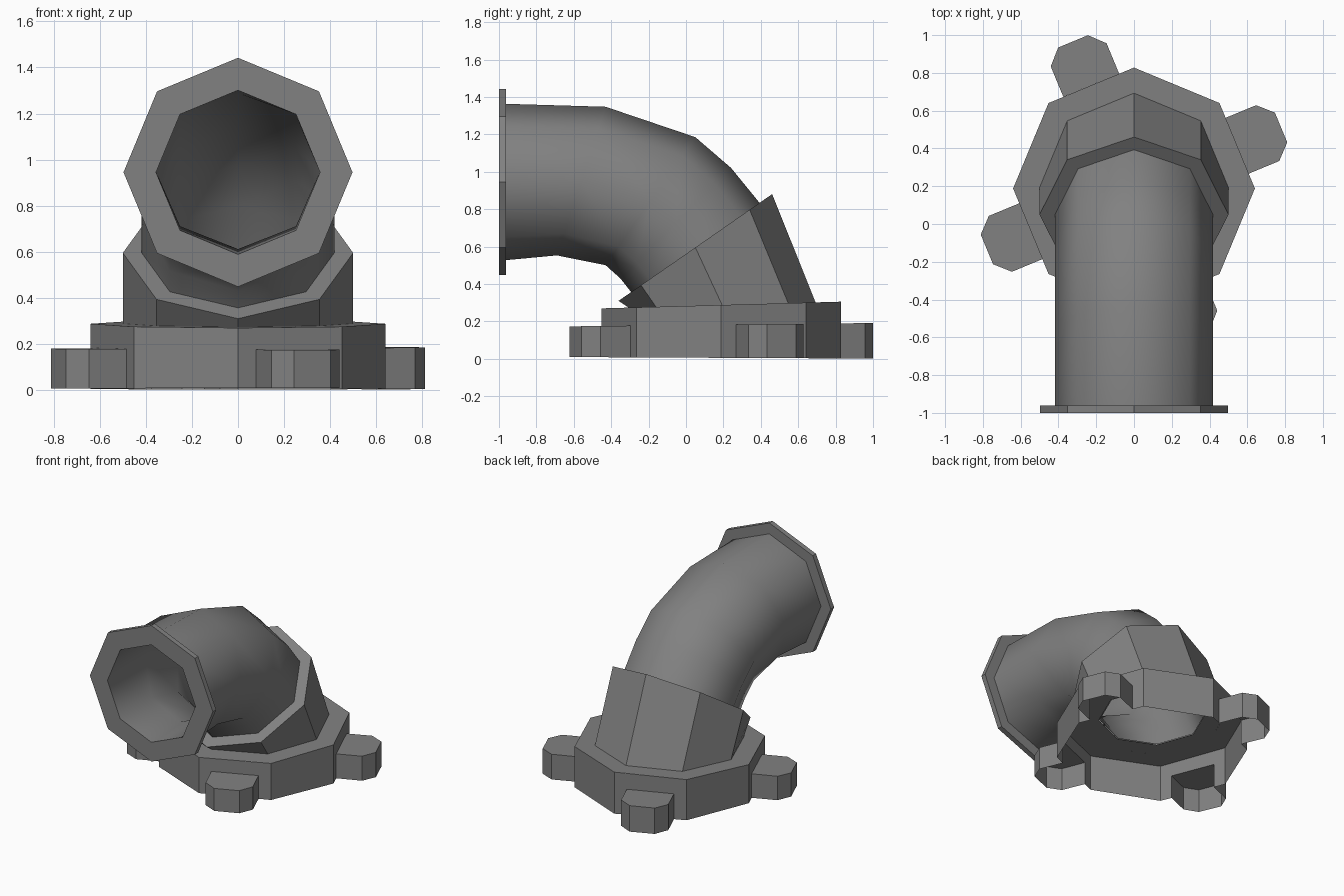
import bpy, bmesh, math
from mathutils import Vector

if "Cube" in bpy.data.objects:
    bpy.data.objects.remove(bpy.data.objects["Cube"])

grey = bpy.data.materials.new("iron grey")
grey.diffuse_color = (0.22, 0.22, 0.22, 1)
grey.use_nodes = True
grey.node_tree.nodes["Principled BSDF"].inputs["Base Color"].default_value = grey.diffuse_color

N = 8
CY = 0.188          # centre of the base in y


def make(name, polys, smooth=False):
    """Object from a list of polygons (lists of points), welded."""
    bm = bmesh.new()
    for p in polys:
        bm.faces.new([bm.verts.new(v) for v in p]).smooth = smooth
    bmesh.ops.remove_doubles(bm, verts=bm.verts, dist=0.0005)
    me = bpy.data.meshes.new(name)
    bm.to_mesh(me)
    bm.free()
    me.materials.append(grey)
    ob = bpy.data.objects.new(name, me)
    bpy.context.collection.objects.link(ob)
    return ob


def ring(y, z, up, r):
    """Octagon in the plane spanned by x and the (y, z) direction up."""
    u = Vector((0, *up)).normalized()
    c = Vector((0, y, z))
    return [c + Vector((r * math.cos(a), 0, 0)) + u * r * math.sin(a)
            for a in (2 * math.pi * i / N for i in range(N))]


def loft(rings, flip=False):
    polys = []
    for a, b in zip(rings, rings[1:]):
        for i in range(N):
            j = (i + 1) % N
            q = [a[i], a[j], b[j], b[i]]
            polys.append(q[::-1] if flip else q)
    return polys


# slightly tilted planes of the base
def floor_z(y): return 0.006 - 0.005 * y
def lug_z(y): return 0.18 + 0.011 * y
def top_z(y): return 0.282 + 0.028 * y


def at(k, u, v, height):
    """Point from radial u and sideways v along base side k."""
    a = math.radians(22.5 + 45 * k)
    x = u * math.cos(a) - v * math.sin(a)
    y = CY + u * math.sin(a) + v * math.cos(a)
    return Vector((x, y, height(y)))


# base: open-bottomed octagon shell, notched where the lugs join
R = 0.64
AP = R * math.cos(math.pi / 8)
HW = R * math.sin(math.pi / 8)
W = 0.16
tilt = (1, 0.028)
base = loft([ring(CY, top_z(CY), tilt, R), ring(CY, top_z(CY), tilt, 0.36)])
for k in range(N):
    def quad(v0, v1, low, k=k):
        return [at(k, AP, v0, low), at(k, AP, v1, low),
                at(k, AP, v1, top_z), at(k, AP, v0, top_z)]
    if k % 2:
        base.append(quad(-HW, HW, floor_z))
    else:
        base += [quad(-HW, -W, floor_z), quad(-W, W, lug_z), quad(W, HW, floor_z)]
make("base_flange", base)

# four bolt lugs, open underneath
outline = [(AP, -W), (0.766, -W), (0.843, -0.085), (0.843, 0.085), (0.766, W), (AP, W)]
for k in (0, 2, 4, 6):
    low = [at(k, u, v, floor_z) for u, v in outline]
    high = [at(k, u, v, lug_z) for u, v in outline]
    walls = [[low[i], low[i + 1], high[i + 1], high[i]] for i in range(5)]
    make("bolt_lug_%d" % (k // 2 + 1), walls + [high])

# collar leaning forward, with a flat rim
slope = (0.82, 0.57)
make("collar", loft([ring(CY + 0.005, top_z(CY), tilt, 0.5),
                     ring(0.05, 0.595, slope, 0.5),
                     ring(0.05, 0.595, slope, 0.418)]))

# bent pipe, outer and inner skins
path = [(0.05, 0.595, slope), (-0.055, 0.725, (0.59, 0.59)),
        (-0.19, 0.8425, (0.48, 0.685)), (-0.56, 0.95, (0.26, 0.795)),
        (-0.965, 0.945, (0, 1))]
make("pipe_outside", loft([ring(*p, 0.418) for p in path]), True)
bore = [(CY + 0.005, top_z(CY), tilt)] + path[:-1] + [(-1.0, 0.945, (0, 1))]
make("pipe_inside", loft([ring(*p, 0.356) for p in bore], True), True)

# mouth flange
make("mouth_flange", loft([ring(y, 0.945, (0, 1), r) for y, r in
                           ((-0.962, 0.41), (-0.962, 0.497), (-1, 0.497), (-1, 0.356))]))
